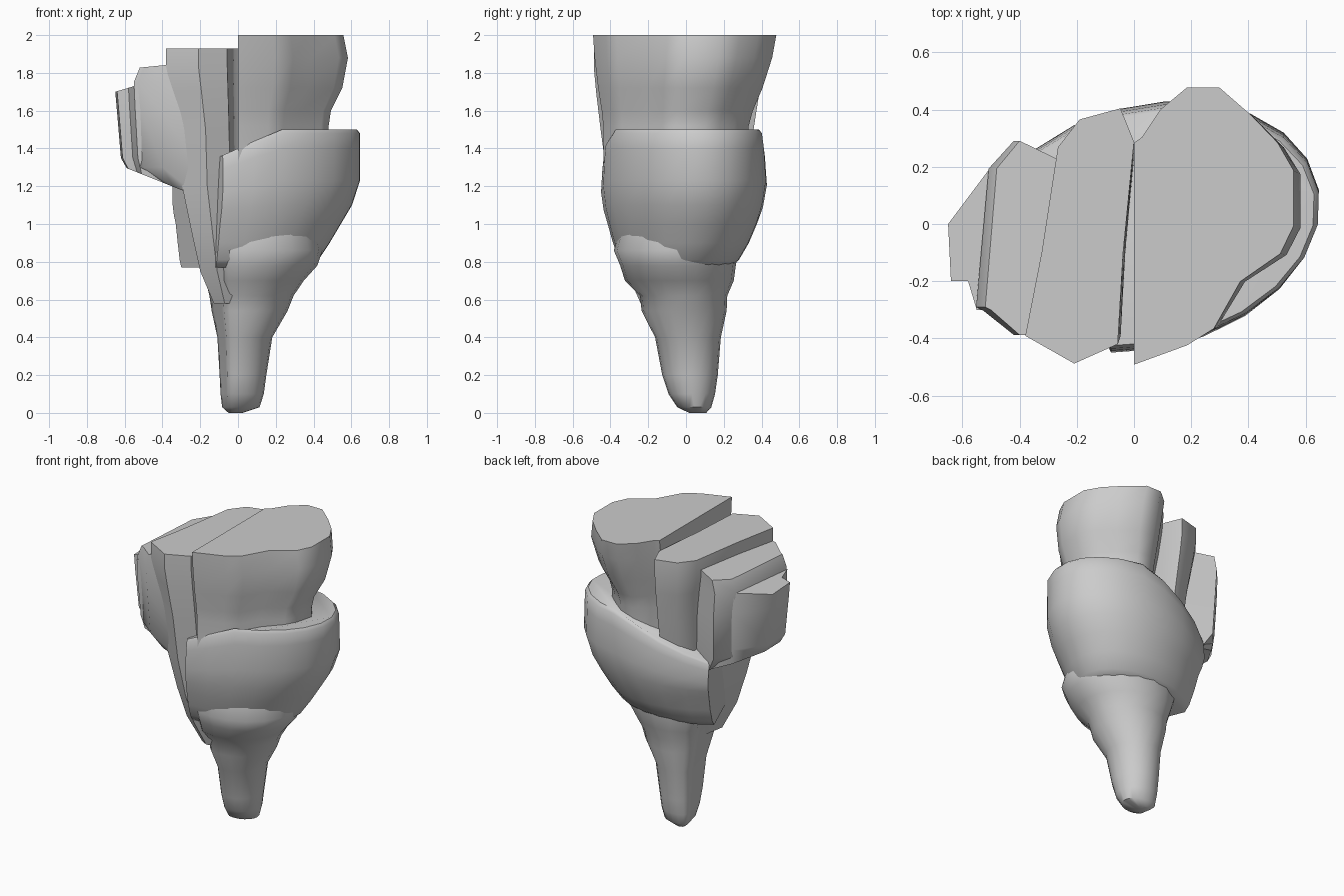
import bpy, bmesh
from math import sin, cos, radians

cube = bpy.data.objects.get("Cube")
if cube:
    bpy.data.objects.remove(cube, do_unlink=True)

grey = bpy.data.materials.new("plain_grey")
grey.use_nodes = True
tone = (.6, .6, .6, 1)
grey.diffuse_color = tone
grey.node_tree.nodes["Principled BSDF"].inputs["Base Color"].default_value = tone


def loft(name, outline, pivot, rings, reshape=None):
    """Skin copies of an outline; each ring is height, x scale, y scale and slope along x."""
    pivot_x, pivot_y = pivot
    bm = bmesh.new()
    loops = []
    for height, scale_x, scale_y, *slope in rings:
        loop = []
        for outline_x, outline_y in outline:
            x = pivot_x + (outline_x - pivot_x) * scale_x
            y = pivot_y + (outline_y - pivot_y) * scale_y
            z = height + sum(slope) * (x - pivot_x)
            loop.append(bm.verts.new((x, y, reshape(x, z) if reshape else z)))
        loops.append(loop)

    # Side walls, then both end caps
    for lower, upper in zip(loops, loops[1:]):
        for i in range(len(outline)):
            bm.faces.new((lower[i - 1], lower[i], upper[i], upper[i - 1]))
    bm.faces.new(loops[0])
    bm.faces.new(loops[-1])
    bmesh.ops.recalc_face_normals(bm, faces=bm.faces[:])

    mesh = bpy.data.meshes.new(name)
    bm.to_mesh(mesh)
    bm.free()
    mesh.materials.append(grey)
    part = bpy.data.objects.new(name, mesh)
    bpy.context.collection.objects.link(part)
    bpy.ops.object.select_all(action="DESELECT")
    part.select_set(True)
    bpy.context.view_layer.objects.active = part
    bpy.ops.object.shade_smooth_by_angle(angle=radians(52))


def sweep(start, end, count):
    """Evenly spaced angles in radians, both ends included."""
    return [radians(start + (end - start) * i / (count - 1)) for i in range(count)]


def lower_open_side(x, z):
    """Let the cup rim fall away towards its open side."""
    rim = min(1.5, 1.4 + .45 * x)
    return z if z < 1 else 1 + (z - 1) * (rim - 1) / .5


# Tapered stem: an ellipse with one side cut flat
stem_outline = [
    (.06 + .36 * max(cos(a), -.6 - .2 * sin(a)), -.04 + .3 * sin(a))
    for a in sweep(0, 342, 20)
]
loft("stem", stem_outline, (-.03, .08), [
    (0, .12, .15),
    (.03, .32, .3),
    (.1, .37, .41),
    (.2, .4, .49),
    (.4, .47, .58),
    (.54, .65, .75),
    (.62, .72, .77),
    (.7, .84, .96),
    (.78, 1, 1.02),
    (.86, 1.06, 1.1),
    (1, 1, 1),
])

# Wrapping cup: a leaning open arc whose back end projects
cup_outline = [
    (.05 + .59 * cos(a) + .11 * sin(a), .44 * sin(a) - .01)
    for a in sweep(-92, 142, 16)
]
loft("cup", cup_outline, (-.2, -.1), [
    (.77, .68, .63),
    (.81, .74, .72),
    (.9, .81, .82),
    (1, .88, .9),
    (1.1, .95, .96),
    (1.23, 1, 1),
    (1.4, 1, .98),
    (1.48, 1, .96),
    (1.5, .98, .93),
], lower_open_side)

# Tall block standing in the cup
block_outline = [
    (0, -.5), (.2, -.43), (.3, -.37), (.4, -.2), (.55, -.1), (.6, 0), (.6, .2),
    (.54, .3), (.44, .4), (.32, .5), (.2, .5), (.1, .42), (.03, .32), (0, .3),
]
loft("large_block", block_outline, (0, -.23), [
    (1.3, .8, .76),
    (1.52, .8, .77),
    (1.6, .82, .8),
    (1.72, .92, .87),
    (1.88, .97, .94),
    (2, .93, .97),
])

# Middle block, running down into the stem behind the cup edge
middle_outline = [
    (-.4, -.4), (-.22, -.5), (-.06, -.43), (-.04, -.1), (0, .3),
    (-.05, .42), (-.2, .38), (-.28, .28), (-.34, -.1),
]
loft("middle_block", middle_outline, (0, -.1), [
    (.58, .32, .35),
    (.75, .5, .54),
    (.95, .61, .68),
    (1.2, .74, .78),
    (1.5, .78, .88),
    (1.7, .88, .94),
    (1.83, .95, .97),
    (1.93, .95, .97),
])

# Two stepped slabs beside it, with sloping undersides
inner_outline = [(-.2, -.4), (-.4, -.4), (-.5, -.31), (-.52, -.3), (-.48, .2), (-.4, .3), (-.2, .2)]
loft("inner_slab", inner_outline, (-.2, 0), [
    (1.14, .7, .8, -.4),
    (1.3, 1, .92),
    (1.6, 1.05, .97),
    (1.75, 1.1, .97),
    (1.86, 1, .97, .1),
])

outer_outline = [(-.35, -.3), (-.55, -.3), (-.58, -.2), (-.64, -.2), (-.65, 0), (-.5, .2), (-.35, .25)]
loft("outer_slab", outer_outline, (-.35, 0), [
    (1.2, .8, .9, -.4),
    (1.35, .9, .95),
    (1.6, .97, 1),
    (1.79, 1, 1, .3),
])
